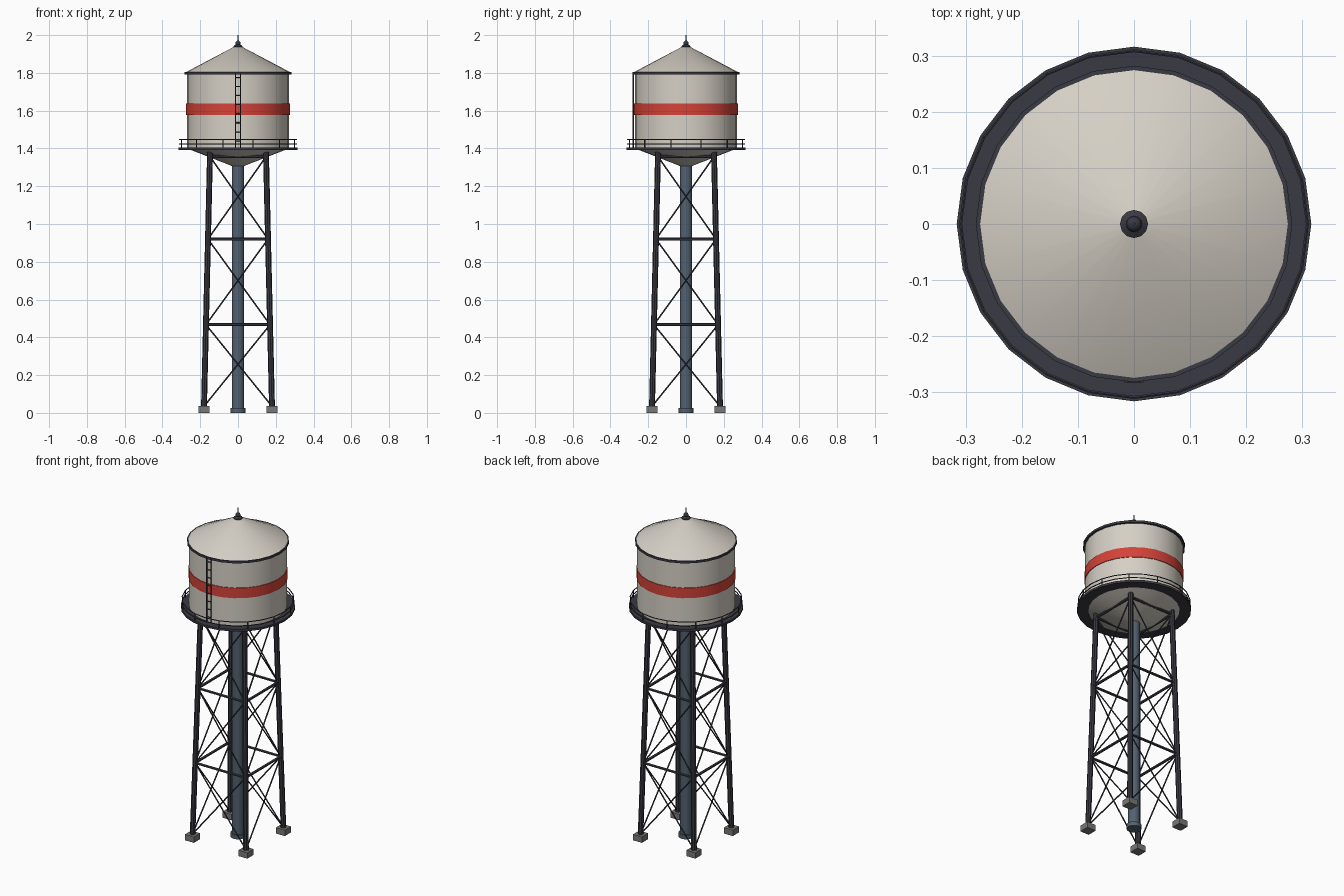
import bpy, bmesh, math
from mathutils import Vector

if "Cube" in bpy.data.objects:
    bpy.data.objects.remove(bpy.data.objects["Cube"])


def mat(name, r, g, b):
    m = bpy.data.materials.new(name)
    m.diffuse_color = (r, g, b, 1)
    m.use_nodes = True
    m.node_tree.nodes["Principled BSDF"].inputs["Base Color"].default_value = m.diffuse_color
    return m


CREAM = mat("cream paint", 0.67, 0.63, 0.56)
RED = mat("red paint", 0.66, 0.055, 0.04)
DARK = mat("dark steel", 0.042, 0.042, 0.056)
PIPE = mat("blue grey pipe", 0.085, 0.12, 0.16)
CONCRETE = mat("grey concrete", 0.19, 0.19, 0.185)


def finish(name, bm, material, smooth=True):
    bmesh.ops.recalc_face_normals(bm, faces=bm.faces)
    me = bpy.data.meshes.new(name)
    bm.to_mesh(me)
    bm.free()
    me.materials.append(material)
    ob = bpy.data.objects.new(name, me)
    bpy.context.collection.objects.link(ob)
    if smooth:
        bpy.ops.object.select_all(action='DESELECT')
        ob.select_set(True)
        bpy.context.view_layer.objects.active = ob
        bpy.ops.object.shade_smooth_by_angle(angle=math.radians(30))
    return ob


def lathe(name, profile, material, n=24, closed=False):
    """Spin (radius, z) points around z; open ends are capped."""
    bm = bmesh.new()
    rings = [[bm.verts.new((r * math.cos(2 * math.pi * i / n),
                            r * math.sin(2 * math.pi * i / n), z))
              for i in range(n)] for r, z in profile]
    pairs = list(zip(rings, rings[1:]))
    if closed:
        pairs.append((rings[-1], rings[0]))
    else:
        bm.faces.new(rings[0])
        bm.faces.new(rings[-1])
    for a, b in pairs:
        for i in range(n):
            j = (i + 1) % n
            bm.faces.new((a[i], a[j], b[j], b[i]))
    return finish(name, bm, material)


def rod(bm, a, b, r, n=6):
    """Add a straight round bar from a to b."""
    a, b = Vector(a), Vector(b)
    d = b - a
    m = d.to_track_quat('Z', 'Y').to_matrix().to_4x4()
    m.translation = (a + b) / 2
    bmesh.ops.create_cone(bm, cap_ends=True, segments=n, radius1=r, radius2=r,
                          depth=d.length, matrix=m)


def polar(r, deg, z):
    t = math.radians(deg)
    return (r * math.cos(t), r * math.sin(t), z)


# Tank, painted band, roof and rim
lathe("tank", [(0.035, 1.308), (0.27, 1.40), (0.27, 1.80)], CREAM)
lathe("red_band", [(0.268, 1.576), (0.274, 1.576), (0.274, 1.638), (0.268, 1.638)],
      RED, closed=True)
lathe("roof", [(0.278, 1.803), (0.012, 1.943)], CREAM)
lathe("roof_rim", [(0.268, 1.792), (0.282, 1.792), (0.282, 1.805), (0.268, 1.805)],
      DARK, closed=True)

# Finial on the roof
lathe("finial_collar", [(0.025, 1.932), (0.025, 1.942), (0.012, 1.95)], DARK, 12)
bm = bmesh.new()
bmesh.ops.create_uvsphere(bm, u_segments=12, v_segments=8, radius=0.014)
bmesh.ops.translate(bm, verts=bm.verts, vec=(0, 0, 1.957))
rod(bm, (0, 0, 1.96), (0, 0, 2.0), 0.003)
finish("finial_ball_and_rod", bm, DARK)

# Walkway with railing
lathe("walkway", [(0.24, 1.393), (0.316, 1.393), (0.316, 1.406), (0.24, 1.406)],
      DARK, closed=True)
bm = bmesh.new()
for k in range(12):
    rod(bm, polar(0.309, 15 + 30 * k, 1.40), polar(0.309, 15 + 30 * k, 1.447), 0.003)
for z in (1.424, 1.447):
    for k in range(24):
        rod(bm, polar(0.309, 15 * k, z), polar(0.309, 15 * k + 15, z), 0.003)
finish("railing", bm, DARK)

# Ladder on the front of the tank
bm = bmesh.new()
for x in (-0.014, 0.014):
    rod(bm, (x, -0.28, 1.40), (x, -0.28, 1.80), 0.0035)
for k in range(8):
    z = 1.44 + 0.048 * k
    rod(bm, (-0.014, -0.28, z), (0.014, -0.28, z), 0.003)
finish("ladder", bm, DARK)

# Centre pipe with base flange
lathe("centre_pipe", [(0.033, 0.0), (0.033, 1.33)], PIPE, 16)
lathe("pipe_flange", [(0.041, 0.0), (0.041, 0.025)], PIPE, 16)


# Legs lean inwards towards the tank
CORNERS = ((-1, -1), (1, -1), (1, 1), (-1, 1))


def leg_point(corner, z):
    h = 0.18 - 0.032 * (z - 0.03) / 1.35
    return Vector((corner[0] * h, corner[1] * h, z))


legs, struts, braces, feet = (bmesh.new() for _ in range(4))
levels = (0.035, 0.467, 0.92, 1.357)
for i, c in enumerate(CORNERS):
    d = CORNERS[(i + 1) % 4]
    rod(legs, leg_point(c, 0.02), leg_point(c, 1.382), 0.0155, 8)
    # Horizontal struts and crossed braces on each side
    for z in levels[1:]:
        rod(struts, leg_point(c, z), leg_point(d, z), 0.008)
    for lo, hi in zip(levels, levels[1:]):
        rod(braces, leg_point(c, lo), leg_point(d, hi), 0.004)
        rod(braces, leg_point(d, lo), leg_point(c, hi), 0.004)
    # Concrete footing
    new = bmesh.ops.create_cube(feet, size=1)["verts"]
    bmesh.ops.scale(feet, verts=new, vec=(0.06, 0.06, 0.036))
    bmesh.ops.translate(feet, verts=new, vec=(c[0] * 0.18, c[1] * 0.18, 0.018))
finish("legs", legs, DARK)
finish("horizontal_struts", struts, DARK)
finish("cross_braces", braces, DARK)
finish("footings", feet, CONCRETE, smooth=False)
